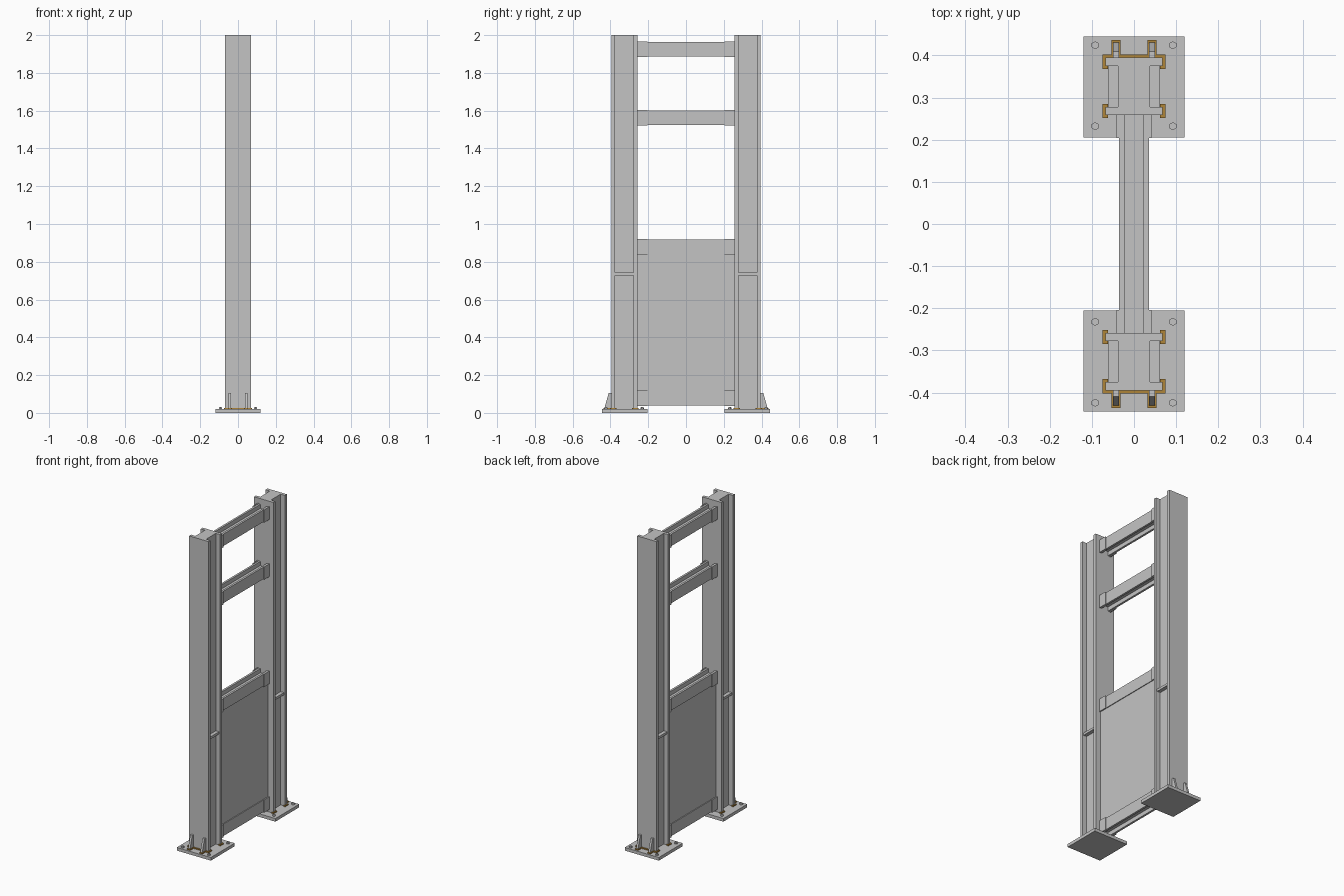
import bpy, bmesh, math
from mathutils import Matrix

cube = bpy.data.objects.get("Cube")
if cube:
    bpy.data.objects.remove(cube, do_unlink=True)


def material(name, rgb):
    m = bpy.data.materials.new(name)
    m.use_nodes = True
    m.diffuse_color = (*rgb, 1)
    m.node_tree.nodes["Principled BSDF"].inputs["Base Color"].default_value = (*rgb, 1)
    return m


STEEL = material("grey_steel", (0.55, 0.55, 0.55))
WELD = material("ochre_weld", (0.43, 0.235, 0.04))


def finish(name, bm, mat):
    bmesh.ops.recalc_face_normals(bm, faces=bm.faces)
    mesh = bpy.data.meshes.new(name)
    bm.to_mesh(mesh)
    bm.free()
    mesh.materials.append(mat)
    ob = bpy.data.objects.new(name, mesh)
    bpy.context.collection.objects.link(ob)
    return ob


def add_box(bm, x, y, z):
    """Box between (min, max) pairs."""
    size = [b - a for a, b in (x, y, z)]
    mid = [(a + b) / 2 for a, b in (x, y, z)]
    bmesh.ops.create_cube(bm, size=1, matrix=Matrix.Translation(mid) @ Matrix.Diagonal((*size, 1)))


def box(name, x, y, z, mat=STEEL):
    bm = bmesh.new()
    add_box(bm, x, y, z)
    return finish(name, bm, mat)


def prism(name, points, extrude, mat=STEEL):
    bm = bmesh.new()
    face = bm.faces.new([bm.verts.new(p) for p in points])
    made = bmesh.ops.extrude_face_region(bm, geom=[face])
    verts = [v for v in made["geom"] if isinstance(v, bmesh.types.BMVert)]
    bmesh.ops.translate(bm, verts=verts, vec=extrude)
    return finish(name, bm, mat)


def h_outline(half_w, half_d, web, flange):
    """H section with flanges at +-d and a web of half width web."""
    q = half_d - flange
    return [(-half_w, -half_d), (half_w, -half_d), (half_w, -q), (web, -q),
            (web, q), (half_w, q), (half_w, half_d), (-half_w, half_d),
            (-half_w, q), (-web, q), (-web, -q), (-half_w, -q)]


PLATE, IN, OUT, W, FL = 0.02, 0.258, 0.395, 0.068, 0.02
MID, HALF = (IN + OUT) / 2, (OUT - IN) / 2
RIB_X, G, WELD_TOP = 0.043, 0.007, 0.027

for s, tag in ((-1, "front"), (1, "back")):
    def span(a, b):
        return tuple(sorted((s * a, s * b)))

    # Base plate and post
    box(tag + "_base_plate", (-0.12, 0.12), span(0.205, 0.445), (0, PLATE))
    prism(tag + "_post", [(x, y + s * MID, 0.001) for x, y in h_outline(W, HALF, 0.038, FL)],
          (0, 0, 1.999))

    # Anchor bolts with hexagonal heads
    bm = bmesh.new()
    for x in (-0.092, 0.092):
        for y in (0.232, 0.424):
            for r, h, n in ((0.0095, 0.008, 6), (0.005, 0.011, 12)):
                bmesh.ops.create_cone(bm, cap_ends=True, segments=n, radius1=r, radius2=r, depth=h,
                                      matrix=Matrix.Translation((x, s * y, PLATE + h / 2)))
    finish(tag + "_bolts", bm, STEEL)

    # Stiffeners between the flanges, tapered ribs outside
    welds = bmesh.new()
    for m, side in ((-1, "right"), (1, "left")):
        def xs(a, b):
            return tuple(sorted((m * a, m * b)))

        box(f"{tag}_{side}_stiffener", xs(0.036, 0.061), span(IN + FL, OUT - FL), (0.727, 0.742))
        profile = [(OUT, PLATE), (0.432, PLATE), (0.428, 0.04), (0.409, 0.105), (OUT, 0.105)]
        prism(f"{tag}_{side}_rib", [(m * RIB_X - 0.007, s * y, z) for y, z in profile],
              (0.014, 0, 0))

        # Weld beads round flange tips and ribs
        for a, b in ((IN, IN + FL), (OUT - FL, OUT)):
            add_box(welds, xs(W - 0.006, W + G), span(a - G, b + G), (PLATE, WELD_TOP))
        add_box(welds, xs(RIB_X - 0.007 - G / 2, RIB_X + 0.007 + G / 2), span(OUT, 0.436),
                (PLATE, WELD_TOP))
    add_box(welds, (-W, W), span(OUT - 0.002, OUT + G), (PLATE, WELD_TOP))
    finish(tag + "_welds", welds, WELD)

# Cross beams: H sections on their side, with clips at both ends
for z, name in ((0.078, "bottom"), (0.879, "guard"), (1.562, "upper"), (1.926, "top")):
    section = h_outline(0.038, 0.036, 0.012, 0.013)
    prism(name + "_beam", [(y, -IN, z + x) for x, y in section], (0, 2 * IN, 0))
    clips = bmesh.new()
    for s in (-1, 1):
        for m in (-1, 1):
            add_box(clips, sorted((m * 0.035, m * 0.042)), sorted((s * 0.204, s * IN)),
                    (z - 0.041, z + 0.041))
    finish(name + "_beam_clips", clips, STEEL)

# Infill panel between the two lower beams
box("infill_panel", (-0.031, 0.031), (-IN, IN), (0.1, 0.855))
